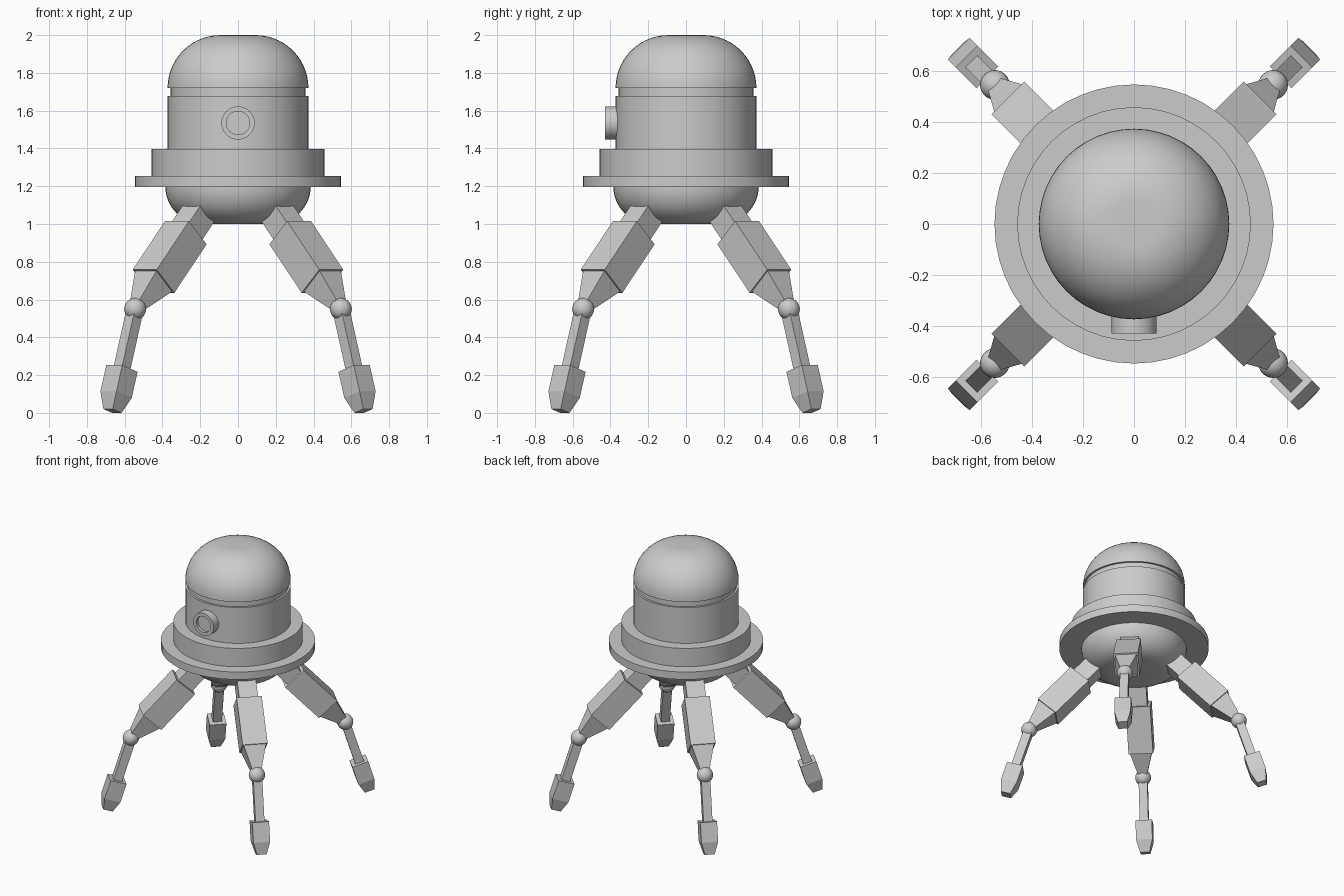
import bpy, bmesh, math
from mathutils import Vector, Matrix

if "Cube" in bpy.data.objects:
    bpy.data.objects.remove(bpy.data.objects["Cube"])

grey = bpy.data.materials.new("plain grey")
grey.diffuse_color = (0.6, 0.6, 0.6, 1)
grey.use_nodes = True
grey.node_tree.nodes["Principled BSDF"].inputs["Base Color"].default_value = grey.diffuse_color


def finish(bm, name, smooth):
    bmesh.ops.recalc_face_normals(bm, faces=bm.faces)
    me = bpy.data.meshes.new(name)
    bm.to_mesh(me)
    bm.free()
    me.materials.append(grey)
    if smooth:
        me.shade_smooth()
        me.set_sharp_from_angle(angle=math.radians(30))
    ob = bpy.data.objects.new(name, me)
    bpy.context.collection.objects.link(ob)
    return ob


def lathe(name, profile, sides=48, matrix=Matrix()):
    """Revolve (radius, height) points about z; both ends are capped."""
    bm = bmesh.new()
    rings = []
    for r, z in profile:
        rings.append([bm.verts.new(matrix @ Vector((r * math.cos(2 * math.pi * i / sides),
                                                   r * math.sin(2 * math.pi * i / sides), z)))
                      for i in range(sides)])
    bridge(bm, rings)
    return finish(bm, name, True)


def bridge(bm, rings):
    n = len(rings[0])
    for a, b in zip(rings, rings[1:]):
        for i in range(n):
            j = (i + 1) % n
            bm.faces.new((a[i], a[j], b[j], b[i]))
    bm.faces.new(rings[0])
    bm.faces.new(rings[-1])


def square_limb(name, start, end, sections, angle):
    """Square-section limb in the radial plane; sections are (distance, half width)."""
    bm = bmesh.new()
    out = Vector((math.cos(angle), math.sin(angle), 0))
    side = Vector((-math.sin(angle), math.cos(angle), 0))
    p = out * start[0] + Vector((0, 0, start[1]))
    q = out * end[0] + Vector((0, 0, end[1]))
    axis = (q - p).normalized()
    norm = axis.cross(side)
    rings = [[bm.verts.new(p + axis * s + side * h * u + norm * h * v)
              for u, v in ((-1, -1), (1, -1), (1, 1), (-1, 1))] for s, h in sections]
    bridge(bm, rings)
    return finish(bm, name, False)


def arc(r, z, rad, a0, a1, n=14):
    return [(r + rad * math.cos(math.radians(a0 + (a1 - a0) * i / n)),
             z + rad * math.sin(math.radians(a0 + (a1 - a0) * i / n))) for i in range(n + 1)]


# Body: dome, groove, drum, collar, flange and rounded belly
lathe("dome", [(0.355, 1.72)] + arc(0.093, 1.72, 0.28, 0, 90) + [(0.02, 2.0)])
lathe("neck_groove", [(0.358, 1.66), (0.358, 1.74)])
lathe("body_drum", [(0.373, 1.38), (0.373, 1.677)])
lathe("collar", [(0.457, 1.25), (0.457, 1.397)])
lathe("flange", [(0.546, 1.195), (0.546, 1.254)])
lathe("belly", [(0.02, 1.0)] + arc(0.185, 1.2, 0.2, -90, 0) + [(0.385, 1.22)])

# Camera eye on the front with recessed lens
lathe("eye", [(0.088, 0.33), (0.088, 0.428), (0.062, 0.428), (0.062, 0.405)], 32,
      Matrix.Translation((0, 0, 1.535)) @ Matrix.Rotation(math.pi / 2, 4, 'X'))

# Four legs on the diagonals
hip, knee, toe = (0.287, 1.065), (0.77, 0.55), (0.94, 0.0105)
for i, where in enumerate(("back_right", "back_left", "front_left", "front_right")):
    ang = math.pi / 4 + i * math.pi / 2
    square_limb(where + "_upper_leg", hip, knee,
                [(0, 0.067), (0.152, 0.067), (0.152, 0.09), (0.505, 0.09),
                 (0.505, 0.08), (0.67, 0.035)], ang)
    square_limb(where + "_shin", knee, toe, [(0, 0.032), (0.35, 0.032)], ang)
    square_limb(where + "_foot", knee, toe,
                [(0.33, 0.06), (0.475, 0.06), (0.566, 0.035)], ang)
    # Knee ball
    bm = bmesh.new()
    bmesh.ops.create_uvsphere(bm, u_segments=24, v_segments=14, radius=0.058,
                              matrix=Matrix.Translation((knee[0] * math.cos(ang),
                                                         knee[0] * math.sin(ang), knee[1])))
    finish(bm, where + "_knee", True)
